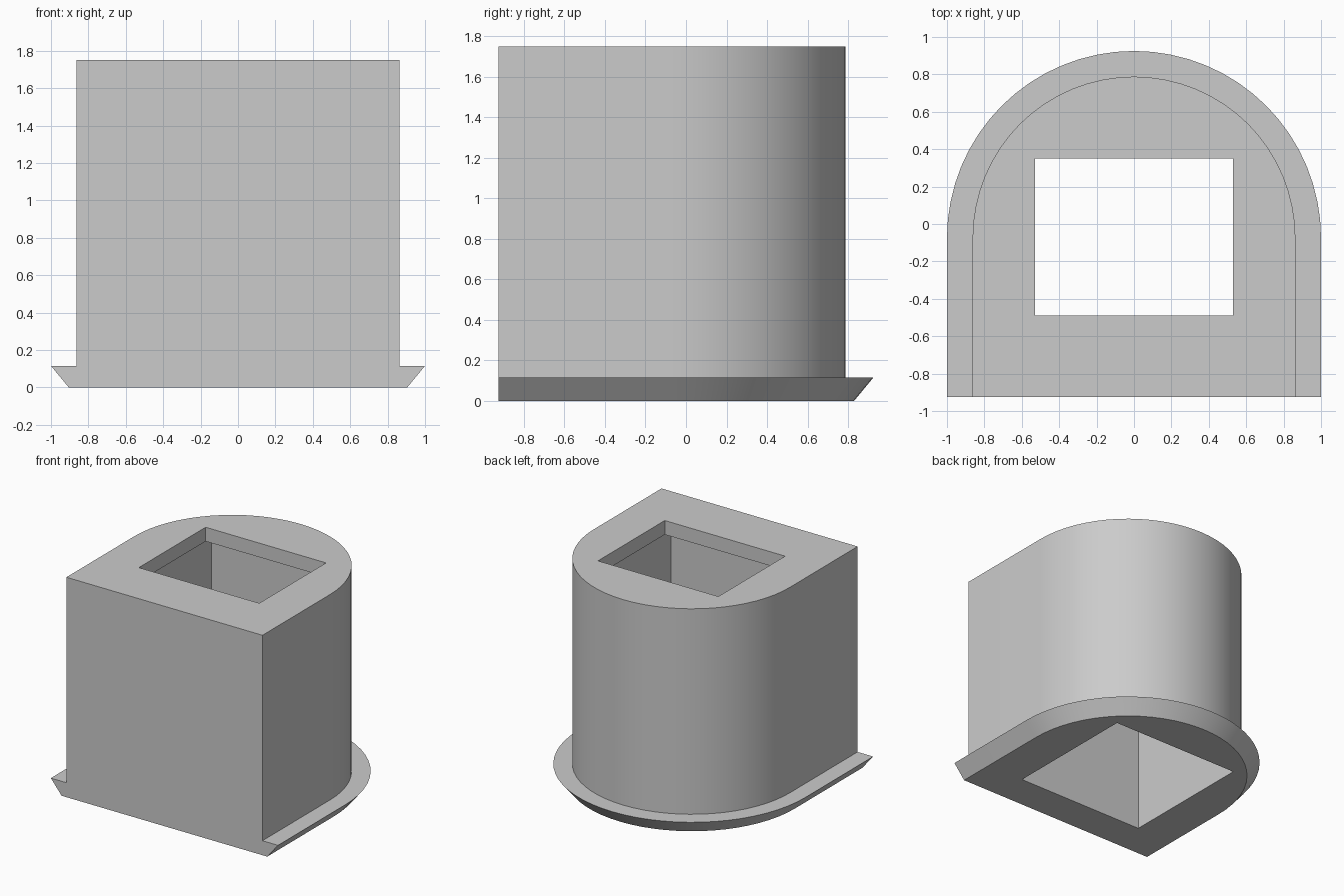
import bpy, bmesh, math

cube = bpy.data.objects.get("Cube")
if cube:
    bpy.data.objects.remove(cube, do_unlink=True)

CENTRE_Y = -0.075   # centre of the rounded back
FRONT_Y = -0.925    # flat front plane
SEGMENTS = 32
HEIGHT, FLANGE, RIM = 1.75, 0.115, 0.112

grey = bpy.data.materials.new("plain grey")
grey.use_nodes = True
colour = (0.6, 0.6, 0.6, 1)
grey.diffuse_color = colour
grey.node_tree.nodes["Principled BSDF"].inputs["Base Color"].default_value = colour


def arch(radius):
    """Outline with a flat front and a half-round back."""
    steps = [math.pi * i / SEGMENTS for i in range(SEGMENTS + 1)]
    arc = [(radius * math.cos(a), CENTRE_Y + radius * math.sin(a)) for a in steps]
    return arc + [(-radius, FRONT_Y), (radius, FRONT_Y)]


def rectangle(half_width, y0, y1):
    return [(half_width, y0), (half_width, y1), (-half_width, y1), (-half_width, y0)]


def loft(name, sections):
    """Closed solid through stacked (outline, height) sections."""
    bm = bmesh.new()
    rings = [[bm.verts.new((x, y, z)) for x, y in outline] for outline, z in sections]
    for low, high in zip(rings, rings[1:]):
        for i in range(len(low)):
            j = (i + 1) % len(low)
            bm.faces.new((low[i], low[j], high[j], high[i]))
    bm.faces.new(rings[0][::-1])
    bm.faces.new(rings[-1])
    bmesh.ops.recalc_face_normals(bm, faces=bm.faces)
    mesh = bpy.data.meshes.new(name)
    bm.to_mesh(mesh)
    bm.free()
    mesh.materials.append(grey)
    obj = bpy.data.objects.new(name, mesh)
    bpy.context.collection.objects.link(obj)
    return obj


# Housing with a bevelled flange around its foot
housing = loft("housing", [
    (arch(0.905), 0), (arch(1), FLANGE), (arch(0.863), FLANGE), (arch(0.863), HEIGHT)])

# Wide cavity from below, narrower opening through the top rim
cutters = [
    loft("cavity_cutter", [(rectangle(0.575, -0.635, 0.485), z) for z in (-0.2, HEIGHT - RIM)]),
    loft("opening_cutter", [(rectangle(0.53, -0.49, 0.35), z) for z in (1, HEIGHT + 0.2)]),
]
bpy.ops.object.select_all(action="DESELECT")
housing.select_set(True)
bpy.context.view_layer.objects.active = housing
for cutter in cutters:
    cutter.hide_render = True
    cut = housing.modifiers.new(cutter.name, "BOOLEAN")
    cut.operation, cut.solver, cut.object = "DIFFERENCE", "EXACT", cutter
    bpy.ops.object.modifier_apply(modifier=cut.name)
    bpy.data.objects.remove(cutter, do_unlink=True)

bpy.ops.object.shade_smooth_by_angle(angle=math.radians(30))
